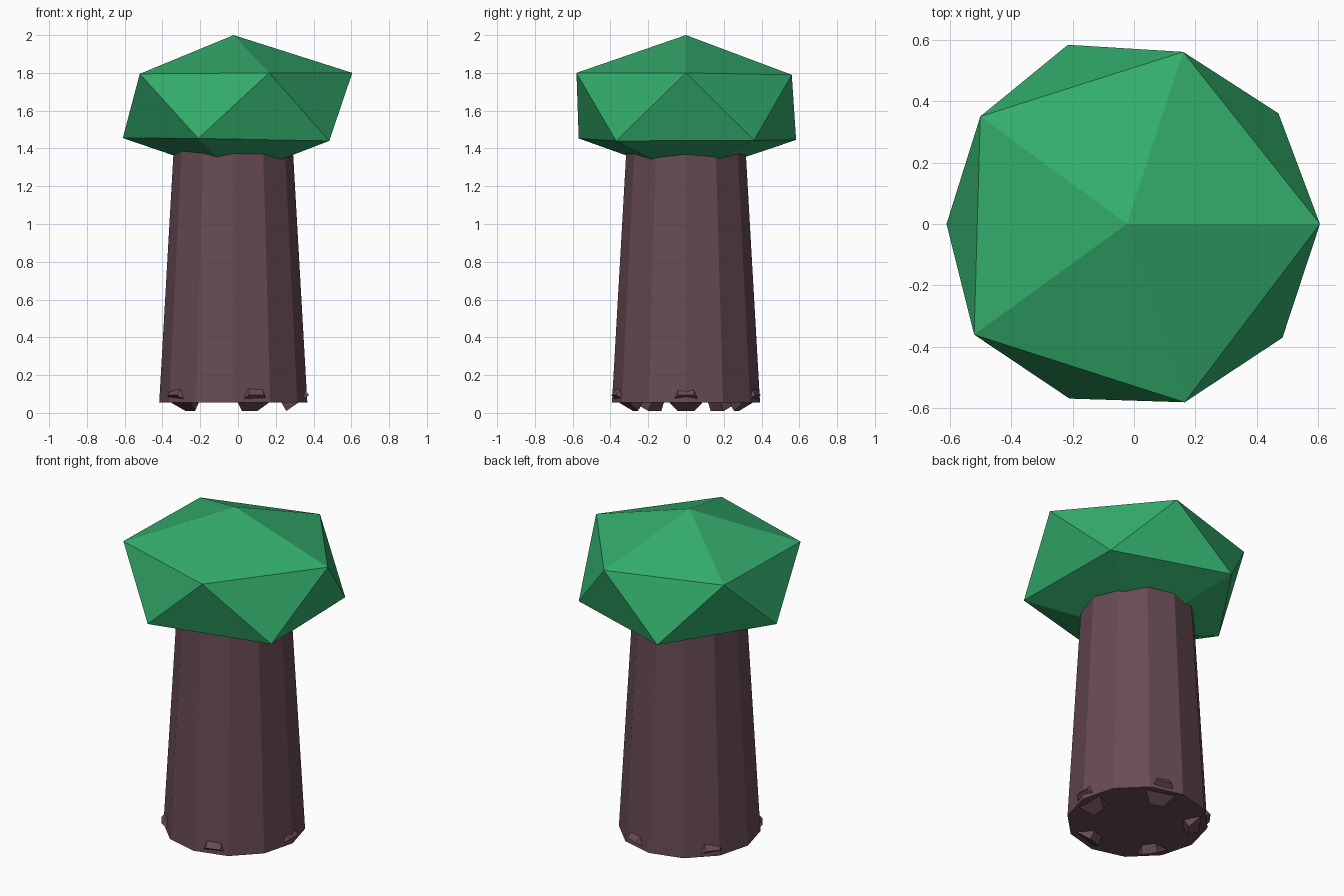
import bpy, bmesh, math
from mathutils import Matrix, Vector

if "Cube" in bpy.data.objects:
    bpy.data.objects.remove(bpy.data.objects["Cube"])

CX = -0.025  # trunk axis


def material(name, color):
    m = bpy.data.materials.new(name)
    m.diffuse_color = (*color, 1)
    m.use_nodes = True
    m.node_tree.nodes["Principled BSDF"].inputs["Base Color"].default_value = m.diffuse_color
    return m


bark = material("bark brown", (0.138, 0.070, 0.088))
leaf = material("leaf green", (0.033, 0.418, 0.150))


def finish(name, bm, mat):
    bmesh.ops.recalc_face_normals(bm, faces=bm.faces[:])
    me = bpy.data.meshes.new(name)
    bm.to_mesh(me)
    bm.free()
    me.materials.append(mat)
    ob = bpy.data.objects.new(name, me)
    bpy.context.collection.objects.link(ob)
    return ob


def frustum(name, sides, r1, r2, depth, matrix, mat):
    """Tapered prism with its base at the local origin."""
    bm = bmesh.new()
    bmesh.ops.create_cone(bm, cap_ends=True, segments=sides, radius1=r1,
                          radius2=r2, depth=depth)
    bm.transform(matrix @ Matrix.Translation((0, 0, depth / 2)))
    return finish(name, bm, mat)


# Trunk: twelve-sided taper, running up into the crown
frustum("trunk", 12, 0.392, 0.311, 1.42,
        Matrix.Translation((CX, 0, 0.055)), bark)

# Roots: five hexagonal stubs leaning out of the bottom rim
for i in range(5):
    m = (Matrix.Translation((CX, 0, 0))
         @ Matrix.Rotation(math.radians(72 * i), 4, 'Z')
         @ Matrix.Translation((0.341, 0, 0.052))
         @ Matrix.Rotation(math.radians(-35), 4, 'Y'))
    frustum(f"root_{i + 1}", 6, 0.085, 0.06, 0.25, m, bark)

# Crown: slightly irregular, flattened icosahedron
crown = [
    (-0.023, 0, 2.0), (-0.01, 0, 1.25),
    (0.605, 0, 1.80), (0.16, 0.56, 1.79), (-0.50, 0.35, 1.795),
    (-0.52, -0.36, 1.795), (0.165, -0.58, 1.80),
    (-0.61, 0, 1.455), (-0.215, 0.583, 1.445), (0.47, 0.36, 1.443),
    (0.483, -0.37, 1.44), (-0.21, -0.568, 1.453),
]
bm = bmesh.new()
for p in crown:
    bm.verts.new(Vector(p))
bmesh.ops.convex_hull(bm, input=bm.verts[:])
finish("crown", bm, leaf)
